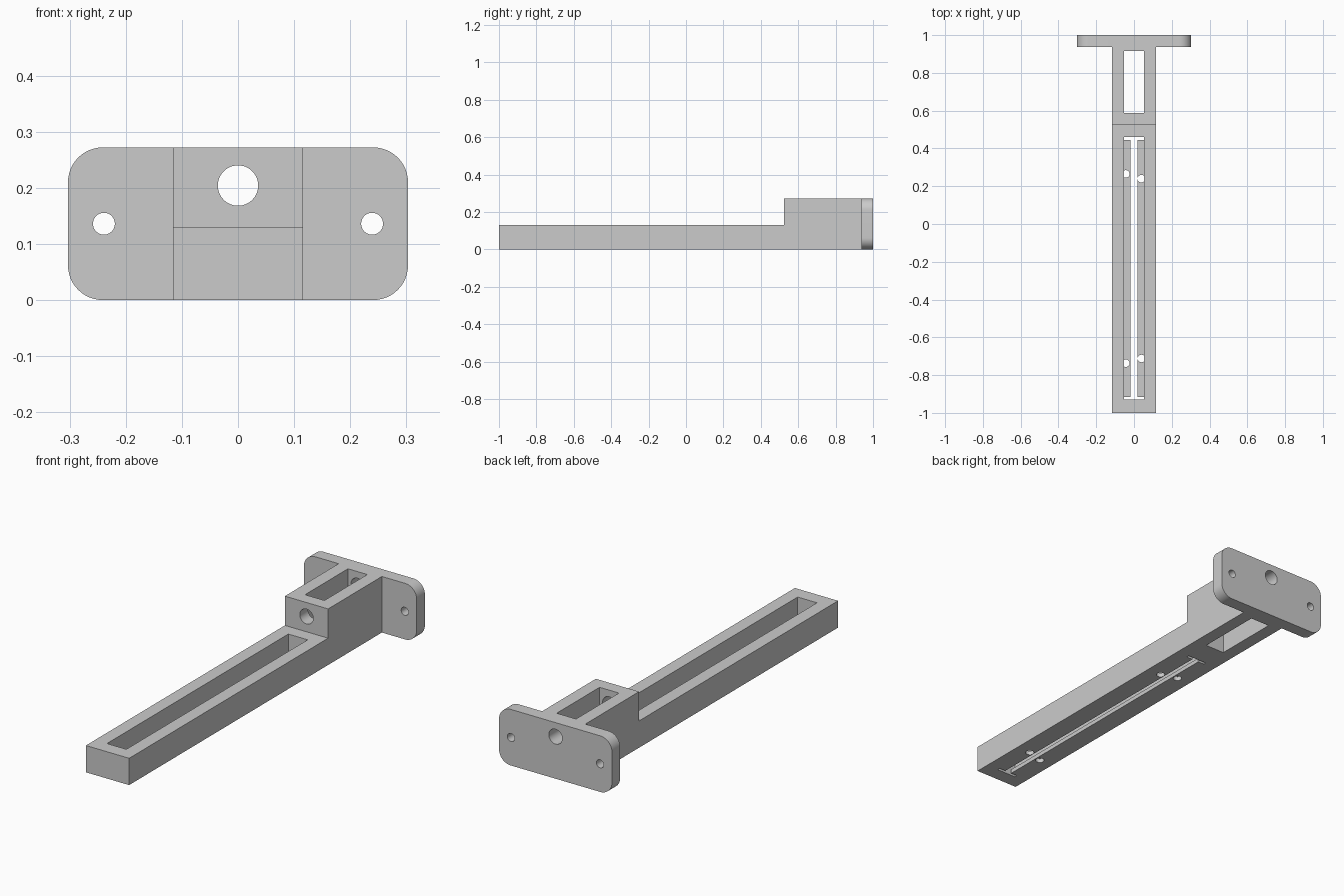
import bpy, bmesh, math
from mathutils import Matrix, Vector

cube = bpy.data.objects.get("Cube")
if cube:
    bpy.data.objects.remove(cube, do_unlink=True)

grey = bpy.data.materials.new("matte grey")
grey.use_nodes = True
GREY = (0.6, 0.6, 0.6, 1)
grey.diffuse_color = GREY
grey.node_tree.nodes["Principled BSDF"].inputs["Base Color"].default_value = GREY


def make_object(name, bm):
    bmesh.ops.recalc_face_normals(bm, faces=bm.faces)
    mesh = bpy.data.meshes.new(name)
    bm.to_mesh(mesh)
    bm.free()
    mesh.materials.append(grey)
    obj = bpy.data.objects.new(name, mesh)
    bpy.context.collection.objects.link(obj)
    return obj


def prism(name, outline, direction):
    """Extrude a closed outline along a direction."""
    bm = bmesh.new()
    face = bm.faces.new([bm.verts.new(p) for p in outline])
    result = bmesh.ops.extrude_face_region(bm, geom=[face])
    moved = [g for g in result["geom"] if isinstance(g, bmesh.types.BMVert)]
    bmesh.ops.translate(bm, verts=moved, vec=direction)
    return make_object(name, bm)


def box(name, x, y, z):
    outline = [(x[0], y[0], z[0]), (x[1], y[0], z[0]),
               (x[1], y[1], z[0]), (x[0], y[1], z[0])]
    return prism(name, outline, (0, 0, z[1] - z[0]))


def cylinder(name, centre, radius, depth, along_y=False):
    bm = bmesh.new()
    turn = Matrix.Rotation(math.pi / 2, 4, 'X') if along_y else Matrix()
    bmesh.ops.create_cone(bm, cap_ends=True, segments=48, radius1=radius,
                          radius2=radius, depth=depth,
                          matrix=Matrix.Translation(centre) @ turn)
    return make_object(name, bm)


def combine(target, tool, operation):
    mod = target.modifiers.new(operation.lower(), 'BOOLEAN')
    mod.operation, mod.solver, mod.object = operation, 'EXACT', tool
    bpy.context.view_layer.objects.active = target
    bpy.ops.object.modifier_apply(modifier=mod.name)
    bpy.data.objects.remove(tool, do_unlink=True)


# Stepped arm: long low rail with a taller block at the back
HALF, SLOT, LOW, TOP, STEP = 0.116, 0.052, 0.13, 0.272, 0.525
side = [(-1, 0), (0.97, 0), (0.97, TOP), (STEP, TOP), (STEP, LOW), (-1, LOW)]
bracket = prism("mounting_bracket", [(-HALF, y, z) for y, z in side], (2 * HALF, 0, 0))

# Rounded mounting plate
WIDTH, ROUND = 0.303, 0.062
corners = [(1, 1), (-1, 1), (-1, -1), (1, -1)]
outline = []
for i, (sx, sz) in enumerate(corners):
    cx, cz = sx * (WIDTH - ROUND), TOP / 2 + sz * (TOP / 2 - ROUND)
    for k in range(13):
        a = math.pi / 2 * (i + k / 12)
        outline.append((cx + ROUND * math.cos(a), 0.937, cz + ROUND * math.sin(a)))
combine(bracket, prism("plate", outline, (0, 0.063, 0)), 'UNION')

# Long pocket, its floor slots, and the window through the block
FLOOR = 0.02
cutters = [
    box("pocket", (-SLOT, SLOT), (-0.93, 0.46), (FLOOR, 0.4)),
    box("centre_slot", (-0.018, 0.018), (-0.92, 0.45), (-0.1, 0.06)),
    box("front_slot", (-SLOT, SLOT), (-0.93, -0.916), (-0.1, 0.06)),
    box("back_slot", (-SLOT, SLOT), (0.446, 0.46), (-0.1, 0.06)),
    box("window", (-SLOT, SLOT), (0.588, 0.917), (-0.1, 0.4)),
    cylinder("rod_hole", Vector((0, 0.75, 0.204)), 0.036, 0.8, True),
]
# Plate screw holes
for x in (-0.239, 0.239):
    cutters.append(cylinder("plate_hole", Vector((x, 0.97, 0.136)), 0.0195, 0.2, True))
# Staggered holes in the pocket floor
for x, y in ((-0.043, 0.265), (0.039, 0.24), (0.039, -0.712), (-0.043, -0.737)):
    cutters.append(cylinder("floor_hole", Vector((x, y, 0)), 0.02, 2 * FLOOR))
for cutter in cutters:
    combine(bracket, cutter, 'DIFFERENCE')

# Smooth round walls, crisp edges
bpy.ops.object.select_all(action='DESELECT')
bracket.select_set(True)
bpy.context.view_layer.objects.active = bracket
bpy.ops.object.shade_smooth_by_angle(angle=math.radians(30))
